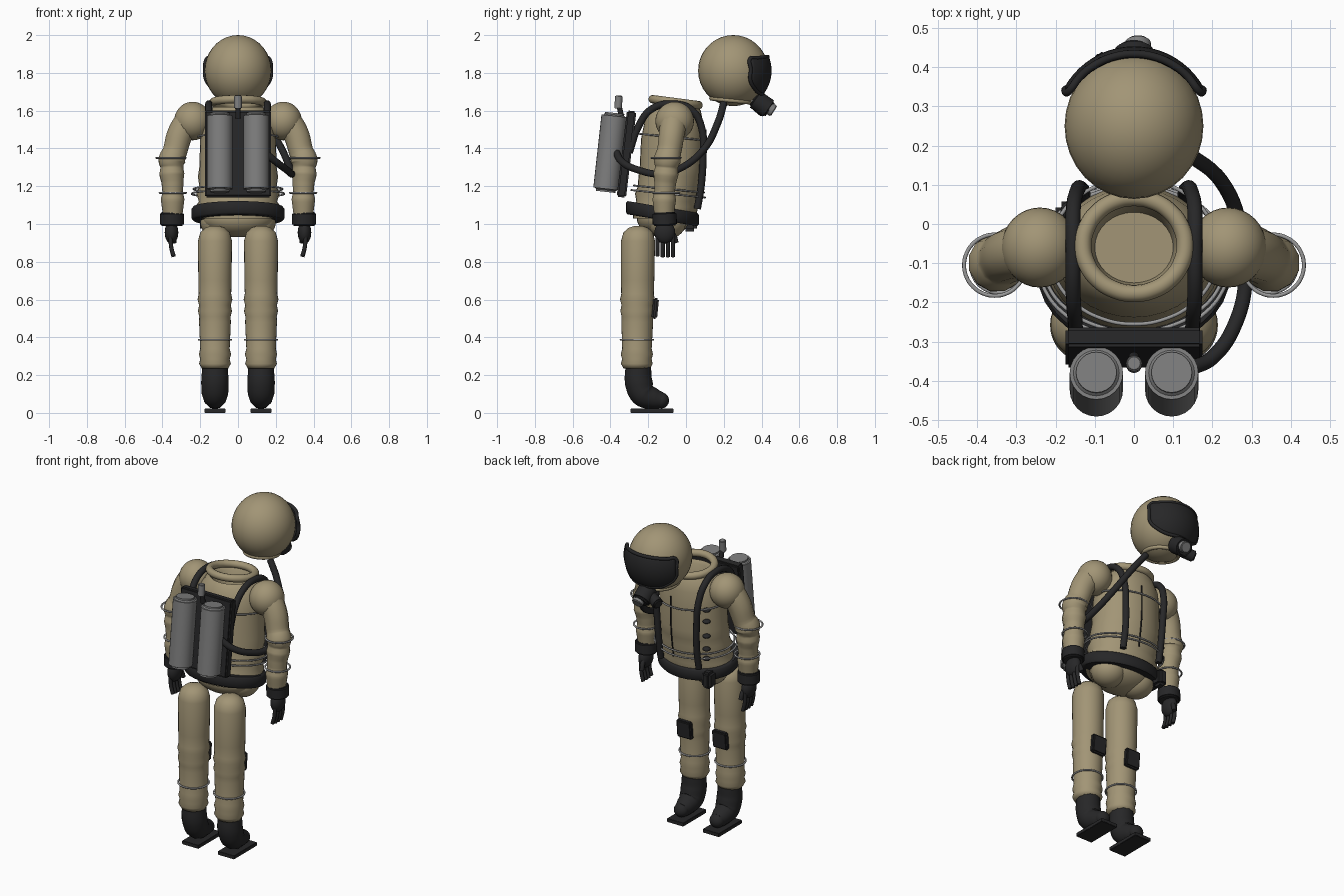
import bpy, bmesh, math
from mathutils import Vector, Matrix

if "Cube" in bpy.data.objects:
    bpy.data.objects.remove(bpy.data.objects["Cube"])


def material(name, rgb):
    m = bpy.data.materials.new(name)
    m.use_nodes = True
    m.diffuse_color = (*rgb, 1)
    m.node_tree.nodes["Principled BSDF"].inputs["Base Color"].default_value = (*rgb, 1)
    return m


TAN = material("tan fabric", (0.36, 0.30, 0.18))
BLACK = material("black rubber", (0.02, 0.02, 0.021))
GREY = material("grey metal", (0.21, 0.21, 0.21))
WIRE = material("light wire", (0.32, 0.32, 0.32))


def finish(ob, mat, angle=40):
    ob.data.materials.clear()
    ob.data.materials.append(mat)
    bpy.ops.object.select_all(action="DESELECT")
    ob.select_set(True)
    bpy.context.view_layer.objects.active = ob
    bpy.ops.object.shade_smooth_by_angle(angle=math.radians(angle))
    return ob


def from_bmesh(name, bm, mat, angle=40):
    bmesh.ops.recalc_face_normals(bm, faces=bm.faces)
    me = bpy.data.meshes.new(name)
    bm.to_mesh(me)
    bm.free()
    ob = bpy.data.objects.new(name, me)
    bpy.context.collection.objects.link(ob)
    return finish(ob, mat, angle)


def loft(name, rings, mat, x=0, slope=0, n=32, angle=50):
    """Stack of elliptical rings (z, y centre, x radius, y radius); slope drops the front."""
    bm = bmesh.new()
    loops = []
    for z, yc, rx, ry in rings:
        turn = [2 * math.pi * i / n for i in range(n)]
        loops.append([bm.verts.new((x + rx * math.cos(a), yc + ry * math.sin(a),
                                    z - slope * ry * math.sin(a))) for a in turn])
    for a, b in zip(loops, loops[1:]):
        for i in range(n):
            bm.faces.new((a[i], a[(i + 1) % n], b[(i + 1) % n], b[i]))
    bm.faces.new(loops[0])
    bm.faces.new(loops[-1])
    return from_bmesh(name, bm, mat, angle)


def ball(name, loc, size, mat):
    bm = bmesh.new()
    bmesh.ops.create_uvsphere(bm, u_segments=32, v_segments=18, radius=1)
    bmesh.ops.transform(bm, matrix=Matrix.LocRotScale(loc, None, Vector(size)), verts=bm.verts)
    return from_bmesh(name, bm, mat, 60)


def box(name, loc, size, mat, tilt=0, bevel=0.008):
    bm = bmesh.new()
    bmesh.ops.create_cube(bm, size=1, matrix=Matrix.Diagonal((*size, 1)))
    bmesh.ops.bevel(bm, geom=bm.edges[:], offset=bevel, segments=2, affect="EDGES")
    turn = Matrix.Translation(loc) @ Matrix.Rotation(tilt, 4, "X")
    bmesh.ops.transform(bm, matrix=turn, verts=bm.verts)
    return from_bmesh(name, bm, mat)


def rod(name, a, b, r, mat, bevel=0.0, n=24):
    a, b = Vector(a), Vector(b)
    bm = bmesh.new()
    bmesh.ops.create_cone(bm, cap_ends=True, segments=n, radius1=r, radius2=r, depth=(b - a).length)
    if bevel:
        rims = [e for e in bm.edges if any(len(f.verts) > 4 for f in e.link_faces)]
        bmesh.ops.bevel(bm, geom=rims, offset=bevel, segments=3, affect="EDGES")
    turn = Matrix.Translation((a + b) / 2) @ (b - a).to_track_quat("Z", "Y").to_matrix().to_4x4()
    bmesh.ops.transform(bm, matrix=turn, verts=bm.verts)
    return from_bmesh(name, bm, mat)


def tube(name, pts, r, mat, radii=None, closed=False, flat=1):
    """Round tube along a smooth path, turned into a mesh."""
    cu = bpy.data.curves.new(name, "CURVE")
    cu.dimensions = "3D"
    cu.bevel_depth = r
    cu.bevel_resolution = 4
    cu.resolution_u = 6
    cu.use_fill_caps = True
    sp = cu.splines.new("BEZIER")
    sp.bezier_points.add(len(pts) - 1)
    sp.use_cyclic_u = closed
    for i, (bp, p) in enumerate(zip(sp.bezier_points, pts)):
        bp.co = p
        bp.handle_left_type = bp.handle_right_type = "AUTO"
        bp.radius = radii[i] / r if radii else 1
    ob = bpy.data.objects.new(name, cu)
    bpy.context.collection.objects.link(ob)
    bpy.ops.object.select_all(action="DESELECT")
    ob.select_set(True)
    bpy.context.view_layer.objects.active = ob
    bpy.ops.object.convert(target="MESH")
    return finish(bpy.context.view_layer.objects.active, mat, 50)


def hoop(name, loc, rx, ry, r, mat, slope=0.0):
    x, y, z = loc
    turn = [2 * math.pi * i / 16 for i in range(16)]
    return tube(name, [(x + rx * math.cos(a), y + ry * math.sin(a), z - slope * ry * math.sin(a))
                       for a in turn], r, mat, closed=True)


# Torso with cloth folds and a hollow neck
loft("torso", [(1.03, -.115, .215, .165), (1.09, -.11, .225, .175), (1.12, -.1, .207, .163),
               (1.16, -.095, .22, .175), (1.2, -.09, .205, .165), (1.25, -.08, .212, .172),
               (1.3, -.075, .205, .17), (1.45, -.07, .2, .168), (1.54, -.065, .19, .155),
               (1.6, -.06, .155, .138), (1.62, -.055, .13, .12), (1.6, -.055, .112, .105),
               (1.48, -.06, .1, .09)], TAN)
hoop("neck_ring", (0, -.055, 1.645), .13, .122, .022, TAN, .13)
for z, rx, ry, yc in ((1.46, .215, .185, -.07), (1.185, .235, .185, -.09), (1.16, .245, .195, -.095)):
    hoop("torso_wire", (0, yc, z), rx, ry, .005, WIRE, .1)
tube("zipper", [(.03, .105, 1.5), (.03, .103, 1.3), (.03, .08, 1.12)], .004, BLACK)

# Hips and belt
loft("belt", [(1.02, -.125, .238, .185), (1.03, -.125, .246, .193), (1.08, -.125, .246, .193),
              (1.09, -.125, .238, .185)], BLACK, slope=.17)
ball("hips", (0, -.12, 1.03), (.19, .14, .1), TAN)
box("belt_pouch", (-.17, .02, 1.01), (.06, .075, .1), BLACK, bevel=.015)
for z in (1.44, 1.37, 1.28, 1.2, 1.14):
    ball("chest_tab", (-.165, .035, z), (.022, .022, .012), BLACK)

# Head, face mask and breathing valve
head_at = Vector((0, .25, 1.812))
ball("head", head_at, (.177, .186, .188), TAN)
hoop("chin_seam", (0, .235, 1.655), .095, .1, .012, TAN, .1)


def on_mask(u, v, r=.195):
    """Point on the mask shell; u runs across and v runs up, both from -1 to 1."""
    az = u * math.radians(62)
    top, low = 22 - 4 * u * u, -38 + 24 * u ** 4
    el = math.radians((top + low) / 2 + v * (top - low) / 2)
    return head_at + Vector((math.sin(az) * math.cos(el), math.cos(az) * math.cos(el), math.sin(el))) * r


bm = bmesh.new()
bmesh.ops.create_grid(bm, x_segments=20, y_segments=12, size=1)
for v in bm.verts:
    v.co = on_mask(v.co.x, v.co.y)
mask = from_bmesh("mask_glass", bm, BLACK, 60)
shell = mask.modifiers.new("thickness", "SOLIDIFY")
shell.thickness = .016
shell.offset = 0
steps = [-1 + i / 4 for i in range(8)]
edge = [(u, -1) for u in steps] + [(1, v) for v in (-1, 0)] + [(-u, 1) for u in steps] + [(-1, v) for v in (1, 0)]
tube("mask_rim", [on_mask(u, v, .198) for u, v in edge], .01, BLACK, closed=True)
rod("valve_body", (0, .36, 1.665), (0, .445, 1.605), .052, BLACK, .01)
rod("valve_cap", (.01, .43, 1.62), (.01, .466, 1.597), .033, GREY, .005)
rod("valve_knob", (-.02, .38, 1.625), (-.1, .41, 1.6), .033, BLACK, .008)

# Breathing hose
tube("air_hose", [(.08, .2, 1.64), (.15, .17, 1.54), (.235, .09, 1.39), (.275, -.03, 1.295),
                  (.285, -.13, 1.265), (.26, -.25, 1.285), (.2, -.34, 1.33), (.14, -.37, 1.38)], .019, BLACK)

# Back pack: plate, cylinders and valve
box("back_plate", (0, -.315, 1.37), (.35, .05, .46), BLACK, -.12)
rod("tank_valve", (0, -.36, 1.61), (0, -.355, 1.68), .02, GREY, .004)
rod("valve_pipe", (0, -.34, 1.56), (0, -.355, 1.63), .014, BLACK)

for s, side in ((-1, "right"), (1, "left")):
    rod(side + "_tank", (s * .096, -.425, 1.17), (s * .096, -.378, 1.588), .068, GREY, .016)
    tube(side + "_strap", [(s * .15, -.3, 1.38), (s * .15, -.25, 1.52), (s * .155, -.18, 1.61),
                           (s * .155, -.06, 1.635), (s * .155, .035, 1.6), (s * .145, .085, 1.5),
                           (s * .135, .09, 1.35), (s * .13, .08, 1.2), (s * .13, .06, 1.08)], .019, BLACK)

    # Arm with elbow and wrist folds
    ball(side + "_shoulder", (s * .24, -.06, 1.545), (.098, .102, .102), TAN)
    arm = [(.25, -.062, 1.56), (.305, -.075, 1.48), (.335, -.09, 1.38), (.35, -.1, 1.335), (.35, -.103, 1.3),
           (.35, -.106, 1.265), (.347, -.11, 1.22), (.346, -.113, 1.17), (.346, -.115, 1.13), (.346, -.116, 1.05)]
    tube(side + "_arm", [(s * x, y, z) for x, y, z in arm], .07, TAN,
         (.075, .07, .066, .074, .062, .068, .06, .056, .064, .054))
    for z, x, r in ((1.35, .355, .078), (1.165, .345, .07)):
        hoop(side + "_arm_wire", (s * x, -.105, z), r, r, .005, WIRE)

    # Glove and fingers
    rod(side + "_cuff", (s * .35, -.112, .99), (s * .35, -.114, 1.062), .064, BLACK, .008)
    ball(side + "_palm", (s * .352, -.112, .955), (.036, .055, .06), BLACK)
    for i in range(4):
        y = -.15 + i * .027
        tube(side + "_finger", [(s * .357, y, .94), (s * .354, y, .88), (s * .341, y, .826 + .005 * (i == 0))],
             .011, BLACK)
    tube(side + "_thumb", [(s * .345, -.085, .97), (s * .34, -.06, .93), (s * .338, -.052, .9)], .013, BLACK)

    # Leg with rounded top, knee and ankle folds
    ball(side + "_hip", (s * .1, -.1, 1.01), (.1, .1, .09), TAN)
    leg = [(.99, .02), (.98, .05), (.955, .078), (.91, .09), (.7, .088), (.63, .086), (.6, .092), (.57, .084),
           (.54, .09), (.51, .083), (.48, .084), (.34, .078), (.31, .085), (.285, .078), (.26, .084), (.235, .07)]
    loft(side + "_leg", [(z, -.253 - .01 * (1 - z), r, r) for z, r in leg], TAN, x=s * .122, angle=70)
    hoop(side + "_leg_wire", (s * .122, -.26, .387), .086, .086, .005, WIRE)
    box(side + "_knee_pad", (s * .122, -.163, .553), (.1, .03, .11), BLACK, -.1)

    # Boot and sole
    tube(side + "_boot", [(s * .122, -.253, .24), (s * .122, -.25, .16), (s * .122, -.225, .1),
                          (s * .122, -.17, .075), (s * .122, -.13, .066)], .07, BLACK,
         (.068, .073, .07, .056, .044))
    ball(side + "_toe", (s * .122, -.13, .066), (.044, .04, .042), BLACK)
    box(side + "_sole", (s * .122, -.18, .011), (.112, .225, .022), BLACK, bevel=.002)
